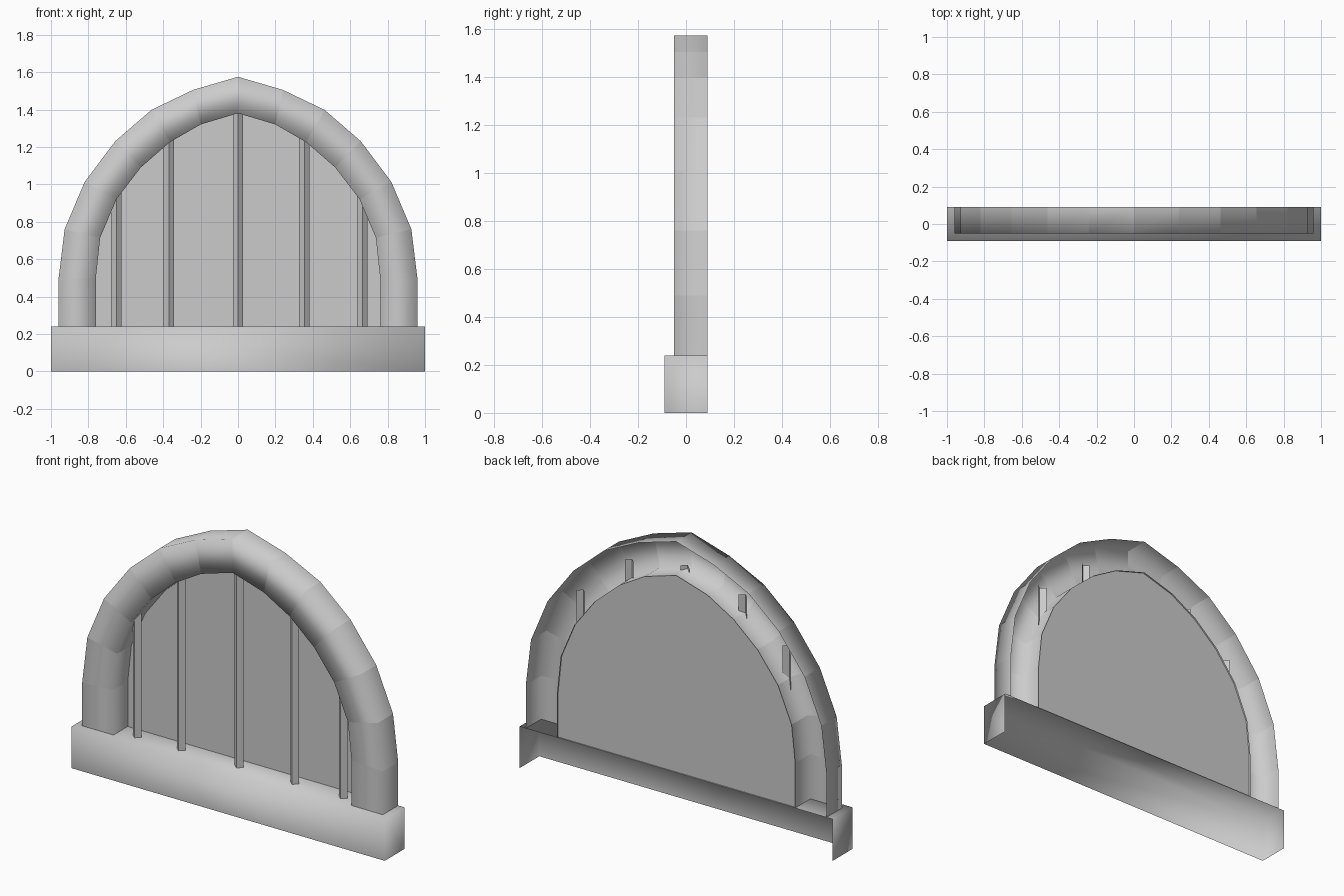
import bpy
import bmesh
from mathutils import Matrix

cube = bpy.data.objects.get("Cube")
if cube:
    bpy.data.objects.remove(cube)

stone = bpy.data.materials.new("plain_grey")
stone.use_nodes = True
GREY = (0.6, 0.6, 0.6, 1)
stone.diffuse_color = GREY
stone.node_tree.nodes["Principled BSDF"].inputs["Base Color"].default_value = GREY

FRONT, BACK, SILL_TOP = -0.05, 0.09, 0.24


def finish(name, bm, smooth=False):
    for f in bm.faces:
        f.smooth = smooth
    mesh = bpy.data.meshes.new(name)
    bm.to_mesh(mesh)
    bm.free()
    mesh.materials.append(stone)
    obj = bpy.data.objects.new(name, mesh)
    bpy.context.collection.objects.link(obj)
    return obj


def strip(bm, rings):
    """Join neighbouring rows of points with quads; return the vertex rows."""
    rows = [[bm.verts.new(p) for p in ring] for ring in rings]
    for a, b in zip(rows, rows[1:]):
        for k in range(len(a) - 1):
            bm.faces.new((a[k], b[k], b[k + 1], a[k + 1]))
    return rows


def both_sides(half):
    """Left-to-right outline from the +x half, which ends at the apex."""
    return [(-x, z) for x, z in half[:-1]] + half[::-1]


outer = both_sides([(.96, SILL_TOP), (.96, .49), (.927, .76), (.82, 1.013),
                    (.655, 1.232), (.463, 1.398), (.24, 1.505), (0, 1.575)])
inner = both_sides([(.76, SILL_TOP), (.76, .5), (.737, .715), (.65, .92),
                    (.52, 1.09), (.365, 1.225), (.2, 1.32), (0, 1.38)])

# Pointed arch: a channel open at the back, creased between segments
bm = bmesh.new()
rows = strip(bm, [[(ix, BACK, iz), (ix, FRONT, iz), (ox, FRONT, oz), (ox, BACK, oz)]
                  for (ix, iz), (ox, oz) in zip(inner, outer)])
for row in rows:
    for a, b in zip(row, row[1:]):
        bm.edges.get((a, b)).smooth = False
finish("arch_frame", bm, smooth=True)

# Flat panel filling the arch
bm = bmesh.new()
bm.faces.new([bm.verts.new((x, 0.08, z)) for x, z in reversed(inner)])
finish("window_panel", bm)

# Sill: a box without its back and underside
bm = bmesh.new()
bmesh.ops.create_cube(bm, size=1, matrix=Matrix.Translation((0, 0, SILL_TOP / 2))
                      @ Matrix.Diagonal((2, 0.18, SILL_TOP, 1)))
bm.normal_update()
hidden = [f for f in bm.faces if f.normal.y > 0.5 or f.normal.z < -0.5]
bmesh.ops.delete(bm, geom=hidden, context='FACES')
finish("sill", bm, smooth=True)

# Upright bars with a shallow pointed front
bars = [(-.65, 1.11), (-.37, 1.33), (0, 1.4), (.355, 1.34), (.665, 1.08)]
for i, (x, top) in enumerate(bars):
    bm = bmesh.new()
    section = [(x - .028, .01), (x, -.015), (x + .028, .01)]
    strip(bm, [[(px, py, SILL_TOP), (px, py, top)] for px, py in section])
    finish(f"window_bar_{i + 1}", bm)
